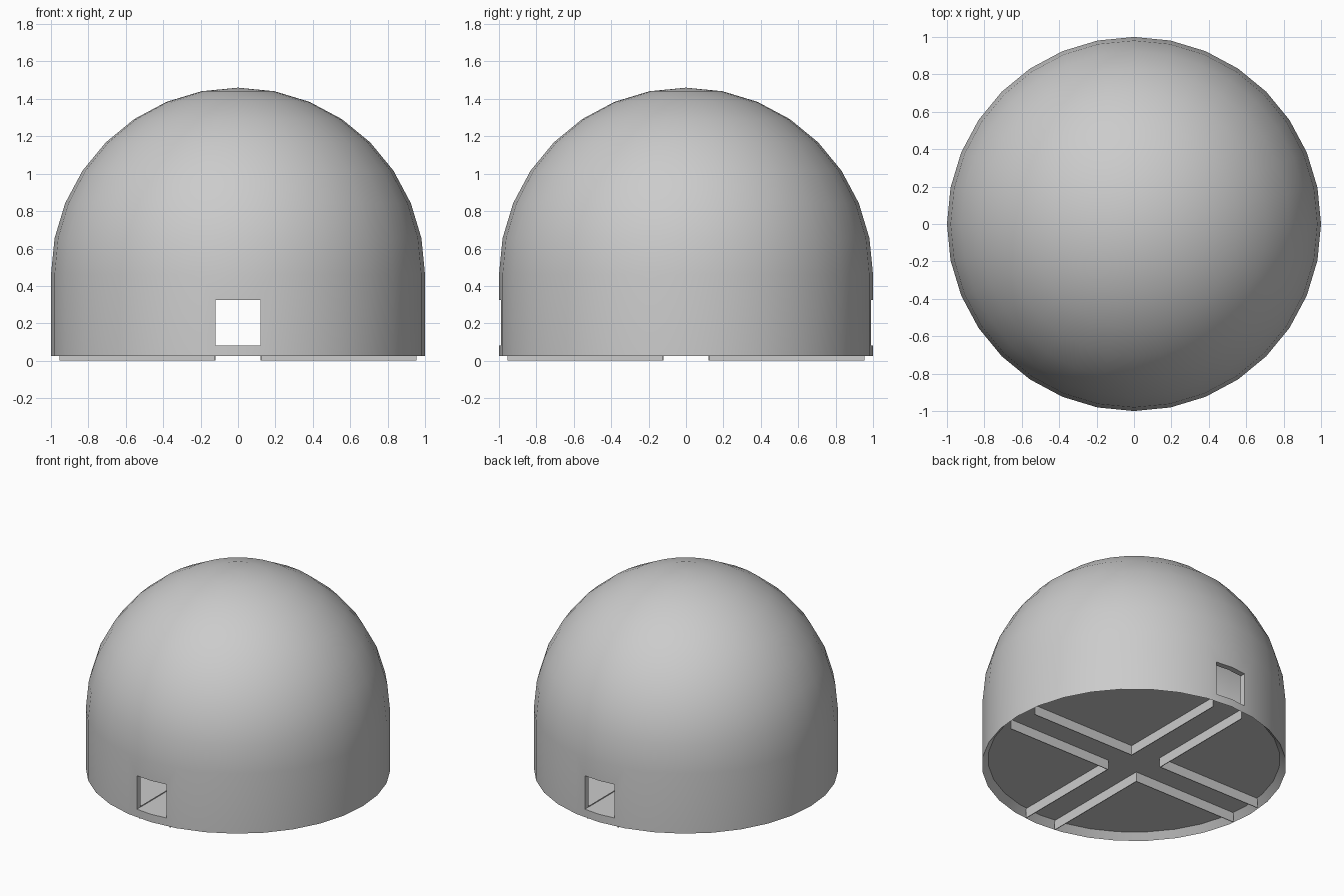
import bpy, bmesh, math

if "Cube" in bpy.data.objects:
    bpy.data.objects.remove(bpy.data.objects["Cube"])

SEG = 32          # sides around the axis
Z_BASE, Z_SPRING = 0.025, 0.46
R_OUT, R_IN = 1.0, 0.96
Z_FLOOR = 0.08


def new_object(name, bm):
    bmesh.ops.recalc_face_normals(bm, faces=bm.faces)
    mesh = bpy.data.meshes.new(name)
    bm.to_mesh(mesh)
    bm.free()
    ob = bpy.data.objects.new(name, mesh)
    bpy.context.collection.objects.link(ob)
    return ob


def lathe(name, profile):
    """Revolve an (r, z) profile about z; the profile is closed on itself or on the axis."""
    bm = bmesh.new()
    verts = [bm.verts.new((r, 0, z)) for r, z in profile]
    edges = [bm.edges.new(p) for p in zip(verts, verts[1:])]
    bmesh.ops.spin(bm, geom=verts + edges, cent=(0, 0, 0), axis=(0, 0, 1),
                   angle=math.tau, steps=SEG, use_merge=False)
    bmesh.ops.remove_doubles(bm, verts=bm.verts, dist=1e-4)
    return new_object(name, bm)


def box(name, lo, hi):
    bm = bmesh.new()
    bmesh.ops.create_cube(bm, size=1)
    for v in bm.verts:
        v.co = [(a + b) / 2 + c * (b - a) for a, b, c in zip(lo, hi, v.co)]
    return new_object(name, bm)


def arc(radius):
    pts = [(radius * math.cos(i * math.tau / SEG),
            Z_SPRING + radius * math.sin(i * math.tau / SEG)) for i in range(SEG // 4)]
    return pts + [(0, Z_SPRING + radius)]


# Hollow dome shell on a short drum, with a bevelled lower lip
outer = [(R_OUT, Z_BASE)] + arc(R_OUT)
inner = [(R_IN, Z_FLOOR - 0.01)] + arc(R_IN)
shell = lathe("dome_shell", outer)
bpy.data.objects.remove(shell)
bm = bmesh.new()
for prof in (outer, inner, [outer[0], inner[0]]):
    vs = [bm.verts.new((r, 0, z)) for r, z in prof]
    es = [bm.edges.new(p) for p in zip(vs, vs[1:])]
    bmesh.ops.spin(bm, geom=vs + es, cent=(0, 0, 0), axis=(0, 0, 1),
                   angle=math.tau, steps=SEG, use_merge=False)
bmesh.ops.remove_doubles(bm, verts=bm.verts, dist=1e-4)
shell = new_object("dome_shell", bm)

# Square openings through the front and back of the drum
cutter = box("opening_cutter", (-0.12, -1.2, Z_FLOOR + 0.002), (0.12, 1.2, 0.325))
cutter.hide_render = True
mod = shell.modifiers.new("openings", 'BOOLEAN')
mod.operation = 'DIFFERENCE'
mod.solver = 'EXACT'
mod.object = cutter
bpy.context.view_layer.objects.active = shell
shell.select_set(True)
bpy.ops.object.modifier_apply(modifier=mod.name)
bpy.data.objects.remove(cutter)
bpy.ops.object.shade_smooth_by_angle(angle=math.radians(30))

# Floor disc
lathe("floor", [(0, Z_FLOOR - 0.01), (R_IN + 0.005, Z_FLOOR - 0.01),
                (R_IN + 0.005, Z_FLOOR), (0, Z_FLOOR)])

# Thin L-shaped ribs under the floor, one per quarter, leaving a cross channel
T = 0.005
for sx in (1, -1):
    for sy in (1, -1):
        for along_x in (True, False):
            a, b = (0.12, 0.955), (0.12, 0.12 + T)
            xr, yr = (a, b) if along_x else (b, a)
            xs, ys = sorted(sx * v for v in xr), sorted(sy * v for v in yr)
            box("floor_rib", (xs[0], ys[0], 0), (xs[1], ys[1], Z_FLOOR + 0.005))
